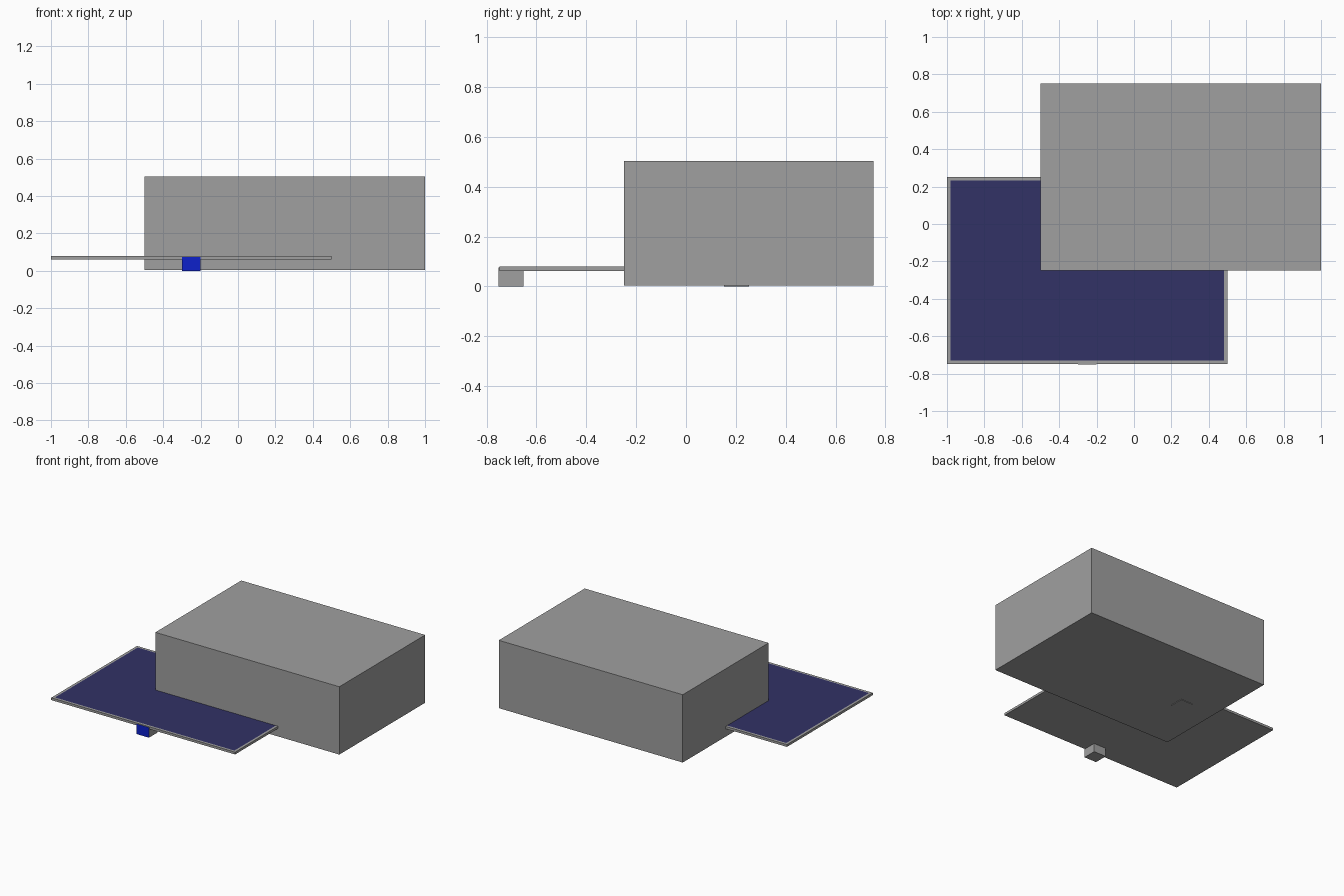
import bpy, bmesh

if "Cube" in bpy.data.objects:
    bpy.data.objects.remove(bpy.data.objects["Cube"])


def material(name, color):
    m = bpy.data.materials.new(name)
    m.diffuse_color = (*color, 1.0)
    m.use_nodes = True
    m.node_tree.nodes["Principled BSDF"].inputs["Base Color"].default_value = m.diffuse_color
    return m


grey = material("grey", (0.35, 0.35, 0.35))
dark_blue = material("dark_blue", (0.032, 0.032, 0.133))
bright_blue = material("bright_blue", (0.004, 0.015, 0.6))


def box(name, lo, hi, accent=None, direction=None, inset=0.0):
    """Axis-aligned block; the face pointing in `direction` gets the accent colour."""
    bm = bmesh.new()
    bmesh.ops.create_cube(bm, size=1.0)
    for v in bm.verts:
        v.co = [(a + b) / 2 + c * (b - a) for a, b, c in zip(lo, hi, v.co)]
    bm.normal_update()
    if accent:
        face = next(f for f in bm.faces
                    if sum(n * d for n, d in zip(f.normal, direction)) > 0.9)
        if inset:
            bmesh.ops.inset_region(bm, faces=[face], thickness=inset)
        face.material_index = 1
    mesh = bpy.data.meshes.new(name)
    bm.to_mesh(mesh)
    bm.free()
    mesh.materials.append(grey)
    if accent:
        mesh.materials.append(accent)
    obj = bpy.data.objects.new(name, mesh)
    bpy.context.collection.objects.link(obj)
    return obj


# Large plain block
box("main_block", (-0.5, -0.248, 0.004), (1.0, 0.752, 0.504))

# Thin panel with a dark inset top
box("panel", (-1.0, -0.748, 0.062), (0.5, 0.252, 0.079),
    dark_blue, (0, 0, 1), 0.026)

# Front foot with a blue front face, and the rear foot under the block
box("front_foot", (-0.3, -0.752, 0.0), (-0.2, -0.652, 0.075),
    bright_blue, (0, -1, 0))
box("rear_foot", (-0.3, 0.152, 0.0), (-0.2, 0.252, 0.075))
